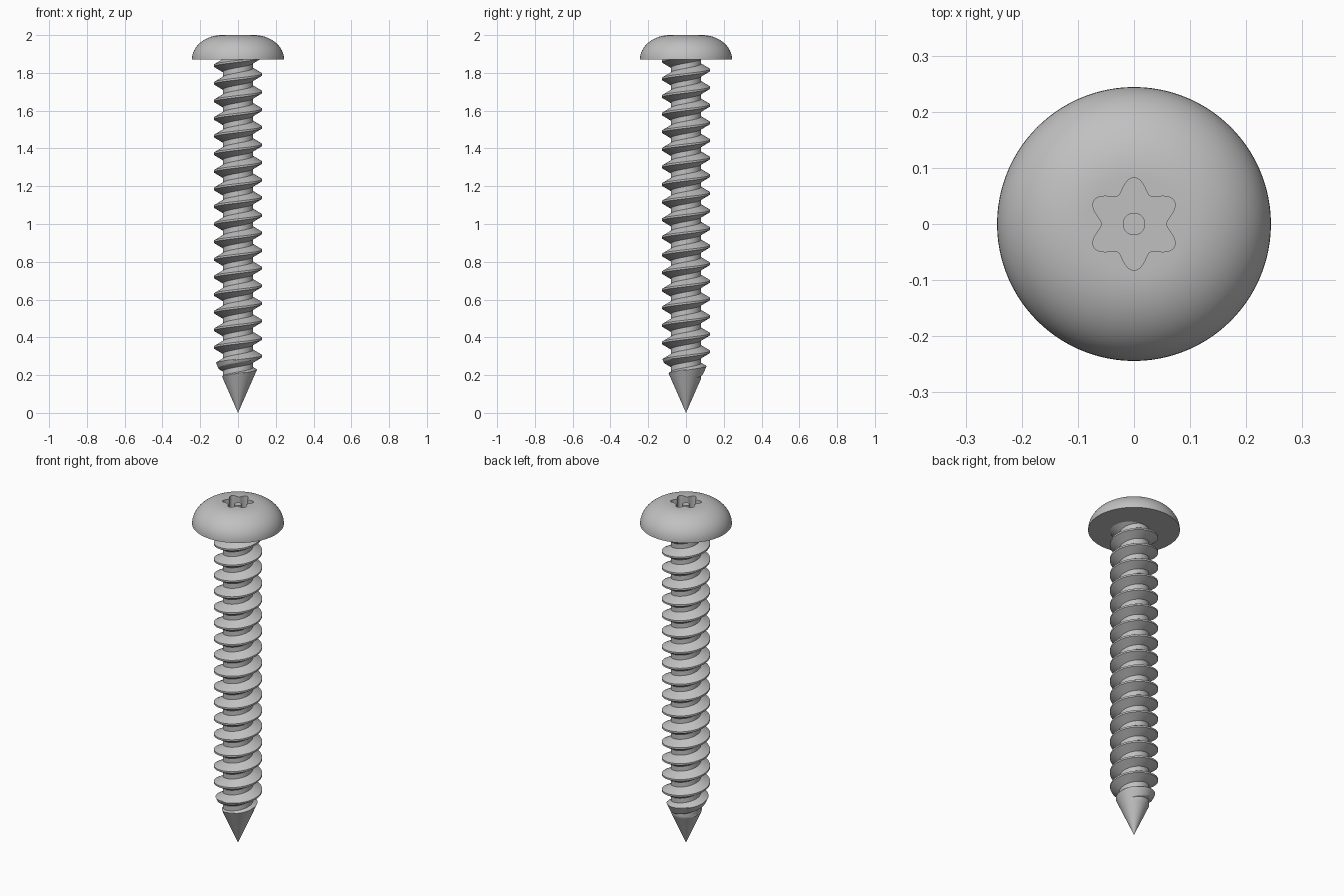
import bpy, bmesh, math
from math import sin, cos, pi, radians

if "Cube" in bpy.data.objects:
    bpy.data.objects.remove(bpy.data.objects["Cube"])

steel = bpy.data.materials.new("grey steel")
steel.diffuse_color = (0.53, 0.53, 0.53, 1)
steel.use_nodes = True
steel.node_tree.nodes["Principled BSDF"].inputs["Base Color"].default_value = steel.diffuse_color


def finish(name, bm, angle):
    """Clean the mesh, add it to the scene and shade it."""
    bmesh.ops.remove_doubles(bm, verts=bm.verts, dist=1e-5)
    bmesh.ops.dissolve_degenerate(bm, edges=bm.edges, dist=1e-6)
    bmesh.ops.recalc_face_normals(bm, faces=bm.faces)
    mesh = bpy.data.meshes.new(name)
    bm.to_mesh(mesh)
    bm.free()
    mesh.materials.append(steel)
    obj = bpy.data.objects.new(name, mesh)
    bpy.context.collection.objects.link(obj)
    bpy.ops.object.select_all(action='DESELECT')
    obj.select_set(True)
    bpy.context.view_layer.objects.active = obj
    bpy.ops.object.shade_smooth_by_angle(angle=radians(angle))
    return obj


# Screw head: stacked rings, with a six-lobed socket and a centre pin
def lobed(a):
    return 0.070 - 0.0125 * cos(6 * a)


def circle(r):
    return lambda a: r


HEAD_BASE, HEAD_TOP, RIM, FLAT = 1.87, 2.0, 0.244, 0.085
rings = [(circle(0.05), HEAD_BASE)]
for i in range(17):
    t = i / 16 * pi / 2
    rings.append((circle(FLAT + (RIM - FLAT) * cos(t)),
                  HEAD_BASE + (HEAD_TOP - HEAD_BASE) * sin(t)))
rings += [(lobed, HEAD_TOP), (lobed, 1.915),
          (circle(0.02), 1.915), (circle(0.02), 1.985)]

SEG = 192
bm = bmesh.new()
loops = []
for radius, z in rings:
    angles = [2 * pi * s / SEG for s in range(SEG)]
    loops.append([bm.verts.new((radius(a) * cos(a), radius(a) * sin(a), z))
                  for a in angles])
for lower, upper in zip(loops, loops[1:]):
    for s in range(SEG):
        n = (s + 1) % SEG
        bm.faces.new((lower[s], lower[n], upper[n], upper[s]))
bm.faces.new(loops[0])
bm.faces.new(loops[-1])
finish("screw_head", bm, 30)

# Threaded shank: one helical surface, trimmed by the cone of the point
PITCH, CORE, CREST = 0.0932, 0.08, 0.128
CREST_W, FLANK = 0.010, 0.028
START, TAPER, TOP = 0.347, 0.44, 1.875
COLS, TURNS = 96, range(-6, 20)

# One turn of the thread profile, as (radius, height from the crest centre)
corners = [(CORE, -CREST_W / 2 - FLANK), (CREST, -CREST_W / 2),
           (CREST, CREST_W / 2), (CORE, CREST_W / 2 + FLANK),
           (CORE, PITCH - CREST_W / 2 - FLANK)]
profile = []
for (r0, h0), (r1, h1), steps in zip(corners, corners[1:], (8, 1, 8, 4)):
    profile += [(r0 + (r1 - r0) * k / steps, h0 + (h1 - h0) * k / steps)
                for k in range(steps)]
M = len(profile)

bm = bmesh.new()
columns = []
for c in range(COLS):
    a = 2 * pi * c / COLS
    column = []
    for turn in TURNS:
        for r, h in profile:
            z = START + PITCH * (turn + (a - pi) / (2 * pi)) + h
            z = min(max(z, 0.0), TOP)
            r = min(r, TAPER * z)
            column.append(bm.verts.new((r * cos(a), r * sin(a), z)))
    columns.append(column)
for c in range(COLS):
    left, right = columns[c], columns[(c + 1) % COLS]
    shift = M if c == COLS - 1 else 0      # the seam climbs by one turn
    for j in range(len(left) - M - 1):
        quad = (left[j], right[j + shift], right[j + 1 + shift], left[j + 1])
        # skip faces squeezed flat at the tip or inside the head
        if all(v.co.z <= 0 for v in quad) or all(v.co.z >= TOP for v in quad):
            continue
        bm.faces.new(quad)
bmesh.ops.delete(bm, geom=[v for v in bm.verts if not v.link_faces],
                 context='VERTS')
finish("threaded_shank", bm, 22)
